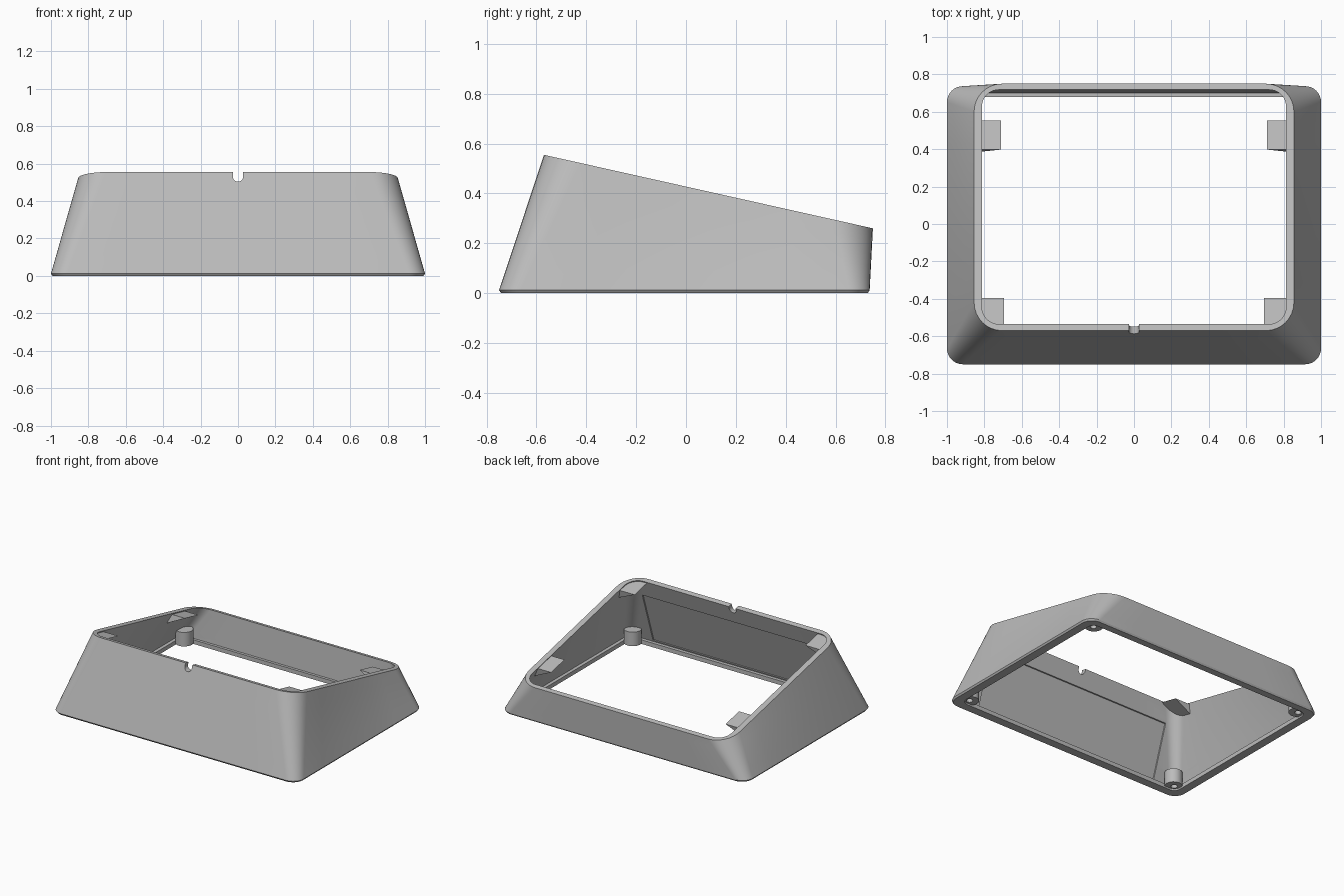
import bpy
import bmesh
from math import cos, sin, pi

old = bpy.data.objects.get("Cube")
if old:
    bpy.data.objects.remove(old, do_unlink=True)

grey = bpy.data.materials.new("plain grey")
grey.use_nodes = True
COLOUR = (0.5, 0.5, 0.5, 1)
grey.diffuse_color = COLOUR
grey.node_tree.nodes["Principled BSDF"].inputs["Base Color"].default_value = COLOUR

SLOPE = 0.2235


def top_z(y):
    """Height of the sloping top plane."""
    return 0.555 - (y + 0.57) * SLOPE


def loop(hx, y0, y1, r, z=None):
    """Rounded rectangle, flat at z or lying in the sloping top plane."""
    centres = [(hx - r, y1 - r), (r - hx, y1 - r), (r - hx, y0 + r), (hx - r, y0 + r)]
    corners = []
    for k, (cx, cy) in enumerate(centres):
        angles = [(k + i / 8) * pi / 2 for i in range(9)]
        corners.append([(cx + r * cos(a), cy + r * sin(a)) for a in angles])
    pts = []
    for k, arc in enumerate(corners):
        pts += arc
        (ax, ay), (bx, by) = arc[-1], corners[(k + 1) % 4][0]
        pts += [(ax + (bx - ax) * i / 6, ay + (by - ay) * i / 6) for i in range(1, 6)]
    return [(x, y, top_z(y) if z is None else z) for x, y in pts]


def between(a, b, steps):
    """Loops evenly spaced from a to b, both included."""
    return [[tuple(p + (q - p) * s / steps for p, q in zip(u, v)) for u, v in zip(a, b)]
            for s in range(steps + 1)]


def add_object(name, bm):
    bmesh.ops.recalc_face_normals(bm, faces=bm.faces)
    me = bpy.data.meshes.new(name)
    bm.to_mesh(me)
    bm.free()
    me.materials.append(grey)
    ob = bpy.data.objects.new(name, me)
    bpy.context.collection.objects.link(ob)
    return ob


def loft(name, loops, ring=False):
    """Skin loops, closed into a ring or capped at both ends."""
    bm = bmesh.new()
    rows = [[bm.verts.new(p) for p in lp] for lp in loops]
    n = len(rows[0])
    for a, b in zip(rows, rows[1:] + (rows[:1] if ring else [])):
        for i in range(n):
            j = (i + 1) % n
            bm.faces.new((a[i], a[j], b[j], b[i]))
    if not ring:
        bm.faces.new(rows[0])
        bm.faces.new(rows[-1])
    return add_object(name, bm)


def cylinder(name, loc, r, depth, along_y=False):
    def point(a, h):
        u, v = r * cos(a), r * sin(a)
        x, y, z = loc
        return (x + u, y + h, z + v) if along_y else (x + u, y + v, z + h)
    return loft(name, [[point(i * pi / 12, h) for i in range(24)] for h in (0, depth)])


def combine(target, other, operation):
    mod = target.modifiers.new(operation, 'BOOLEAN')
    mod.operation = operation
    mod.solver = 'EXACT'
    mod.object = other
    bpy.context.view_layer.objects.active = target
    bpy.ops.object.modifier_apply(modifier=mod.name)


def consume(target, other, operation):
    combine(target, other, operation)
    bpy.data.objects.remove(other, do_unlink=True)


# Tapered hollow shell with a narrow ledge around its base
outer_low = loop(1.0, -0.75, 0.737, 0.085, 0.012)
outer_top = loop(0.855, -0.57, 0.75, 0.15)
inner_top = loop(0.813, -0.535, 0.718, 0.09)
inner_low = loop(0.955, -0.705, 0.70, 0.06, 0.03)
shell = loft("housing_frame",
             [loop(0.992, -0.742, 0.73, 0.08, 0)]
             + between(outer_low, outer_top, 5)
             + between(inner_top, inner_low, 5)
             + [loop(0.93, -0.68, 0.68, 0.05, 0.03), loop(0.93, -0.68, 0.68, 0.05, 0)],
             ring=True)

# Helper solid ending inside the wall, used to trim the fittings
trim = loft("trim_helper", between(loop(0.978, -0.727, 0.72, 0.07, 0.012),
                                   loop(0.834, -0.553, 0.734, 0.12), 5))
trim.hide_render = True

# Shallow recess inside the front wall
recess = [(-0.587, 0.42), (-0.712, 0.04), (-0.66, 0.04), (-0.53, 0.42)]
consume(shell, loft("recess_cutter", [[(x, y, z) for y, z in recess] for x in (-0.76, 0.76)]),
        'DIFFERENCE')


def tab(name, side, tip, y0, y1):
    """Wedge-shaped support just below the top plane."""
    profile = [(tip, 0.008), (0.88, 0.008), (0.9, 0.1)]
    return loft(name, [[(side * x, y - SLOPE * d, top_z(y) - d) for x, d in profile]
                       for y in (y0, y1)])


# Four support tabs and four screw posts
for side in (-1, 1):
    fittings = [tab("front_tab", side, 0.695, -0.6, -0.395),
                tab("back_tab", side, 0.71, 0.4, 0.555)]
    fittings += [cylinder("screw_post", (side * 0.885, y, 0.005), 0.06, 0.11)
                 for y in (-0.645, 0.64)]
    for part in fittings:
        combine(part, trim, 'INTERSECT')
        consume(shell, part, 'UNION')
    for y in (-0.645, 0.64):
        consume(shell, cylinder("screw_hole", (side * 0.89, y, -0.05), 0.022, 0.13),
                'DIFFERENCE')
bpy.data.objects.remove(trim, do_unlink=True)

# U-shaped cable notch in the front rim
arc = [(0.028 * cos(a), 0.532 + 0.028 * sin(a)) for a in [pi + i * pi / 12 for i in range(13)]]
notch = [(-0.028, 0.65)] + arc + [(0.028, 0.65)]
consume(shell, loft("notch_cutter", [[(x, y, z) for x, z in notch] for y in (-0.7, -0.45)]),
        'DIFFERENCE')

# Smooth corners, crisp edges
bpy.ops.object.select_all(action='DESELECT')
shell.select_set(True)
bpy.context.view_layer.objects.active = shell
bpy.ops.object.shade_smooth_by_angle(angle=0.45)
